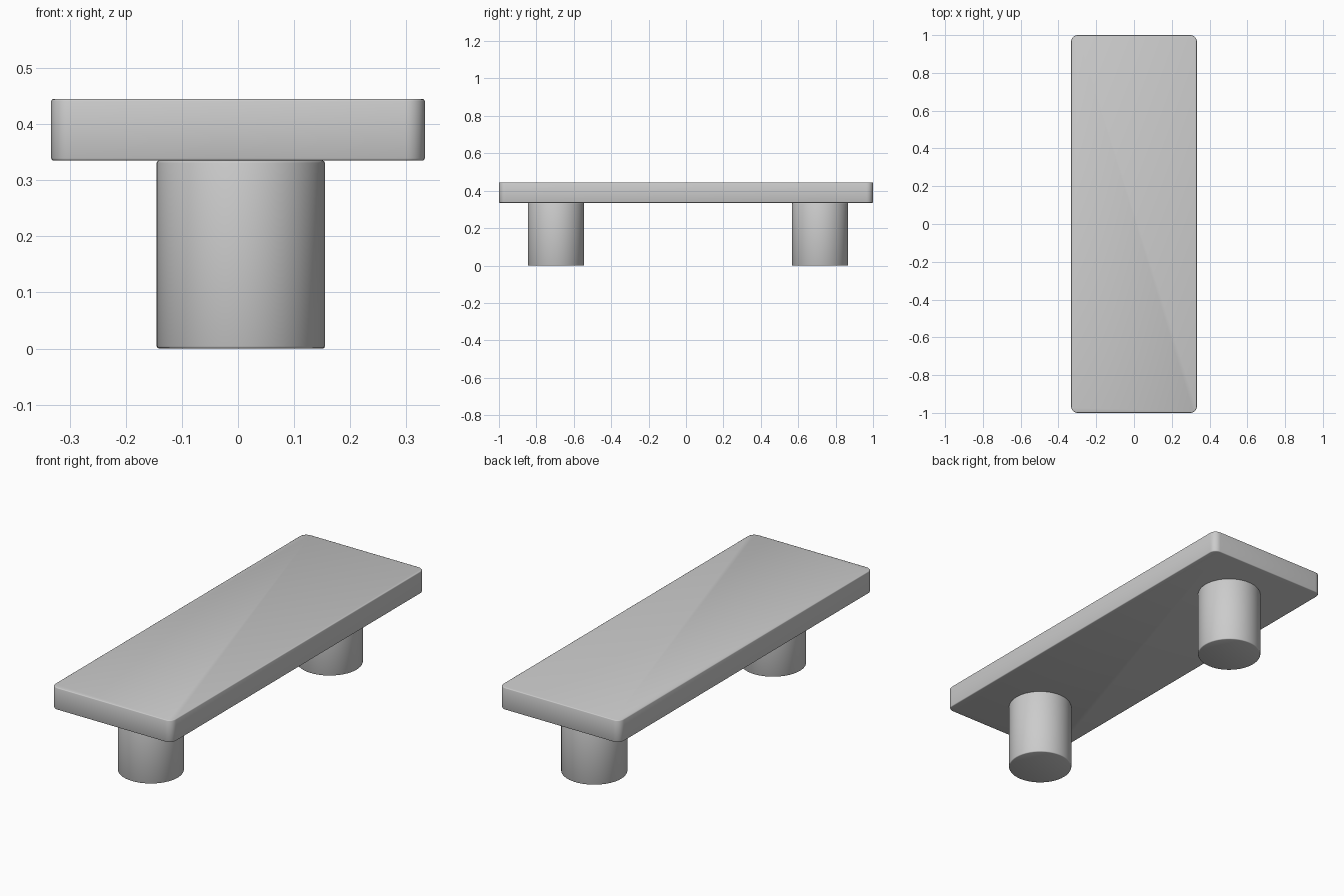
import bpy
import bmesh

cube = bpy.data.objects.get("Cube")
if cube:
    bpy.data.objects.remove(cube, do_unlink=True)

BOARD_BOTTOM, BOARD_TOP = 0.335, 0.445


def add_object(name, bm):
    """Turn a bmesh into a smooth-shaded object."""
    bmesh.ops.recalc_face_normals(bm, faces=bm.faces)
    mesh = bpy.data.meshes.new(name)
    bm.to_mesh(mesh)
    bm.free()
    obj = bpy.data.objects.new(name, mesh)
    bpy.context.collection.objects.link(obj)
    bpy.ops.object.select_all(action="DESELECT")
    obj.select_set(True)
    bpy.context.view_layer.objects.active = obj
    bpy.ops.object.shade_smooth_by_angle(angle=1.0)
    return obj


# Board: a box with rounded corners and softly eased rims
bm = bmesh.new()
bmesh.ops.create_cube(bm, size=1)
height = BOARD_TOP - BOARD_BOTTOM
bmesh.ops.scale(bm, vec=(0.666, 2, height), verts=bm.verts)
bmesh.ops.translate(bm, vec=(0, 0, BOARD_BOTTOM + height / 2), verts=bm.verts)
uprights = [e for e in bm.edges
            if abs(e.verts[0].co.z - e.verts[1].co.z) > height / 2]
bmesh.ops.bevel(bm, geom=uprights, offset=0.035, segments=6,
                profile=0.5, affect="EDGES")
rims = [e for e in bm.edges
        if any(len(f.verts) > 4 for f in e.link_faces)]
bmesh.ops.bevel(bm, geom=rims, offset=0.004, segments=2,
                profile=0.5, affect="EDGES")
add_object("board", bm)


# Legs: round posts with eased ends
def add_leg(name, y):
    bm = bmesh.new()
    bmesh.ops.create_cone(bm, cap_ends=True, segments=48, radius1=0.15,
                          radius2=0.15, depth=BOARD_BOTTOM)
    bmesh.ops.translate(bm, vec=(0, 0, BOARD_BOTTOM / 2), verts=bm.verts)
    rims = [e for e in bm.edges
            if any(len(f.verts) > 4 for f in e.link_faces)]
    bmesh.ops.bevel(bm, geom=rims, offset=0.004, segments=2,
                    profile=0.5, affect="EDGES")
    leg = add_object(name, bm)
    leg.location = (0.005, y, 0)


add_leg("front_leg", -0.695)
add_leg("back_leg", 0.717)
